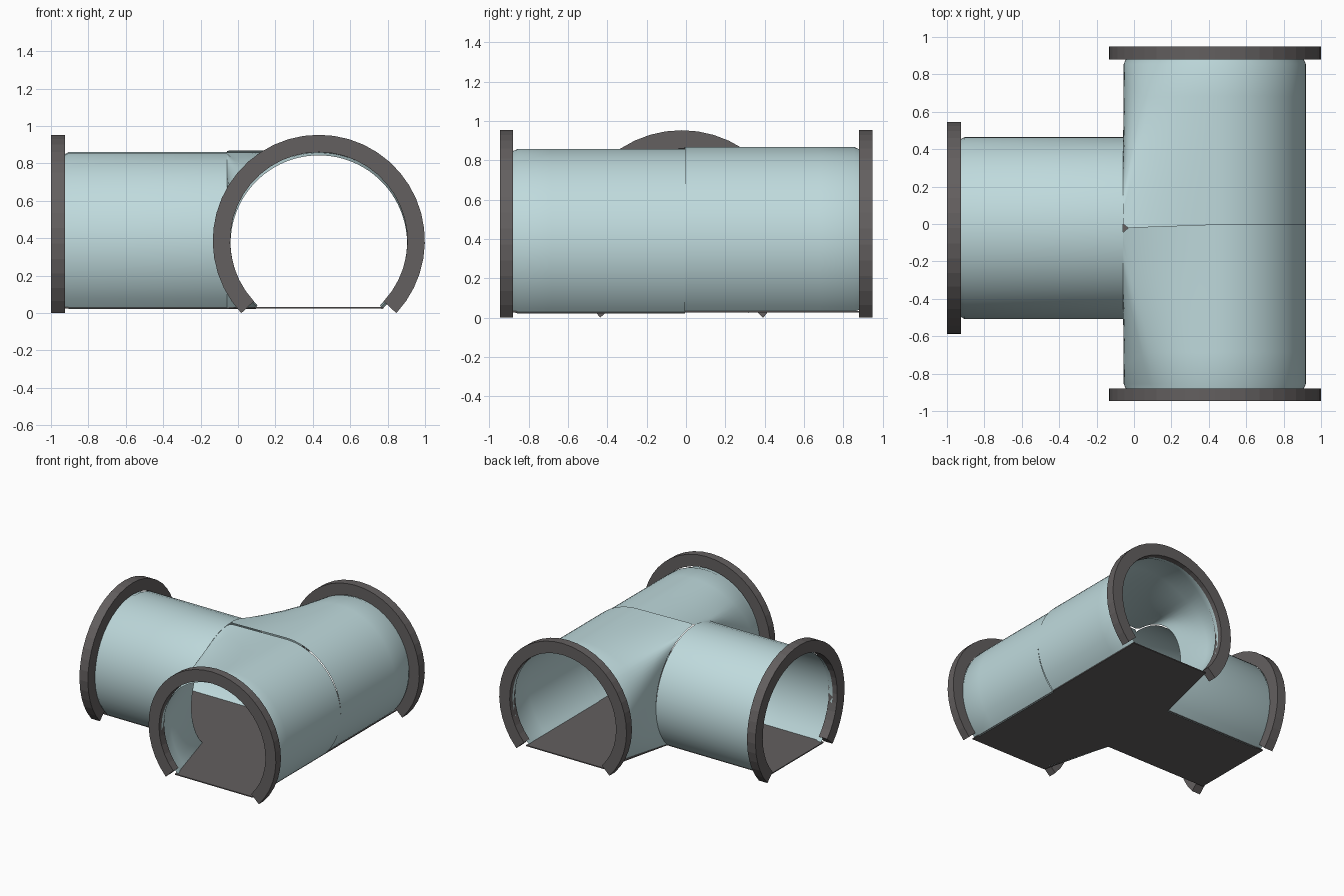
import bpy, bmesh, math
from mathutils import Vector

if "Cube" in bpy.data.objects:
    bpy.data.objects.remove(bpy.data.objects["Cube"], do_unlink=True)

MAIN_X, SIDE_Y = 0.432, -0.022     # axes of the main tube and side tube
MOUTH_X = -0.058                   # plane where the side tube meets the main tube
R, FLOOR_Z = 0.487, 0.025
SEGS = 32


def material(name, rgb):
    m = bpy.data.materials.new(name)
    m.use_nodes = True
    m.diffuse_color = (*rgb, 1)
    m.node_tree.nodes["Principled BSDF"].inputs["Base Color"].default_value = (*rgb, 1)
    return m


GLASS = material("pale_teal", (0.52, 0.70, 0.72))
METAL = material("dark_grey", (0.125, 0.115, 0.115))


def finish(name, bm, mat, smooth=False):
    mesh = bpy.data.meshes.new(name)
    bm.to_mesh(mesh)
    bm.free()
    mesh.materials.append(mat)
    ob = bpy.data.objects.new(name, mesh)
    bpy.context.collection.objects.link(ob)
    if smooth:
        bpy.ops.object.select_all(action='DESELECT')
        ob.select_set(True)
        bpy.context.view_layer.objects.active = ob
        bpy.ops.object.shade_smooth_by_angle(angle=math.radians(40))
    return ob


def skin(name, rows, mat, smooth=True):
    """Sheet through rows of points, facing away from its middle."""
    bm = bmesh.new()
    grid = [[bm.verts.new(p) for p in row] for row in rows]
    for a, b in zip(grid, grid[1:]):
        for i in range(len(a) - 1):
            bm.faces.new((a[i], a[i + 1], b[i + 1], b[i]))
    mid = sum((v.co for v in bm.verts), Vector()) / len(bm.verts)
    bm.normal_update()
    if sum(f.normal.dot(f.calc_center_median() - mid) for f in bm.faces) < 0:
        bmesh.ops.reverse_faces(bm, faces=bm.faces)
    return finish(name, bm, mat, smooth)


def arc(place, radius, low, segs=SEGS):
    """Arc open at the bottom; place turns (across, up) into a point."""
    start, end = math.radians(low), math.radians(180 - low)
    return [place(radius * math.cos(t), radius * math.sin(t))
            for t in (start + (end - start) * i / segs for i in range(segs + 1))]


def main_at(y, cz):
    return lambda u, v: Vector((MAIN_X + u, y, cz + v))


def side_at(x, cz):
    return lambda u, v: Vector((x, SIDE_Y + u, cz + v))


def collar(name, at, lo, hi):
    """Flanged ring with a gap at the bottom and flat radial ends."""
    loops = [arc(at(p, 0.386), r, -43) for p, r in
             ((lo, 0.474), (lo, 0.567), (hi, 0.567), (hi, 0.474))]
    bm = bmesh.new()
    vs = [[bm.verts.new(p) for p in loop] for loop in loops]
    for k in range(4):
        a, b = vs[k], vs[(k + 1) % 4]
        for i in range(SEGS):
            bm.faces.new((a[i], a[i + 1], b[i + 1], b[i]))
    for i in (0, SEGS):
        bm.faces.new([loop[i] for loop in vs])
    bmesh.ops.recalc_face_normals(bm, faces=bm.faces)
    return finish(name, bm, METAL)


def mouth_edge(side, cz):
    """Middle edge of a main tube half: arc, straight top, then side mouth."""
    def point(deg):
        t = math.radians(deg)
        if deg <= 90:
            return Vector((MAIN_X + R * math.cos(t), -0.005, cz + R * math.sin(t)))
        if deg <= 135:
            k = (deg - 90) / 45
            return Vector((MAIN_X + (MOUTH_X - MAIN_X) * k, -0.005 + (SIDE_Y + 0.005) * k, cz + R))
        a = math.radians(90 - (deg - 135) * 136 / 91)
        return Vector((MOUTH_X, SIDE_Y + side * R * math.cos(a), cz + R * math.sin(a)))
    return [point(-46 + 272 * i / (2 * SEGS)) for i in range(2 * SEGS + 1)]


# Main tube: two halves meeting at the middle seam
for name, side, cz in (("front", -1, 0.371), ("back", 1, 0.381)):
    tip = arc(main_at(side * 0.915, cz), 0.472, -46, 2 * SEGS)
    lip = arc(main_at(side * 0.885, cz), 0.474, -46, 2 * SEGS)
    full = arc(main_at(side * 0.855, cz), R, -46, 2 * SEGS)
    seam = mouth_edge(side, cz)
    rows = [tip, lip] + [[p.lerp(q, k / 5) for p, q in zip(full, seam)] for k in range(6)]
    skin("main_tube_" + name, rows, GLASS)

# Side tube
skin("side_tube", [arc(side_at(x, 0.373), r, -46) for x, r in
                   ((-0.96, 0.472), (-0.93, 0.474), (-0.905, R), (MOUTH_X, R))], GLASS)

# End collars
collar("front_collar", main_at, -0.945, -0.88)
collar("back_collar", main_at, 0.88, 0.95)
collar("side_collar", side_at, -1.0, -0.925)

# Flat floor following the tee
HALF = 0.345
left, right = MAIN_X - HALF, MAIN_X + HALF
bm = bmesh.new()
outline = [(right, -0.925), (right, 0.925), (left, 0.925), (MOUTH_X, SIDE_Y + HALF),
           (-0.97, SIDE_Y + HALF), (-0.97, SIDE_Y - HALF), (MOUTH_X, SIDE_Y - HALF), (left, -0.925)]
face = bm.faces.new([bm.verts.new((x, y, FLOOR_Z)) for x, y in outline])
extra = bmesh.ops.extrude_face_region(bm, geom=[face])
for v in extra["geom"]:
    if isinstance(v, bmesh.types.BMVert):
        v.co.z += 0.008
bmesh.ops.recalc_face_normals(bm, faces=bm.faces)
bmesh.ops.triangulate(bm, faces=[f for f in bm.faces if len(f.verts) > 4])
finish("floor", bm, METAL)
